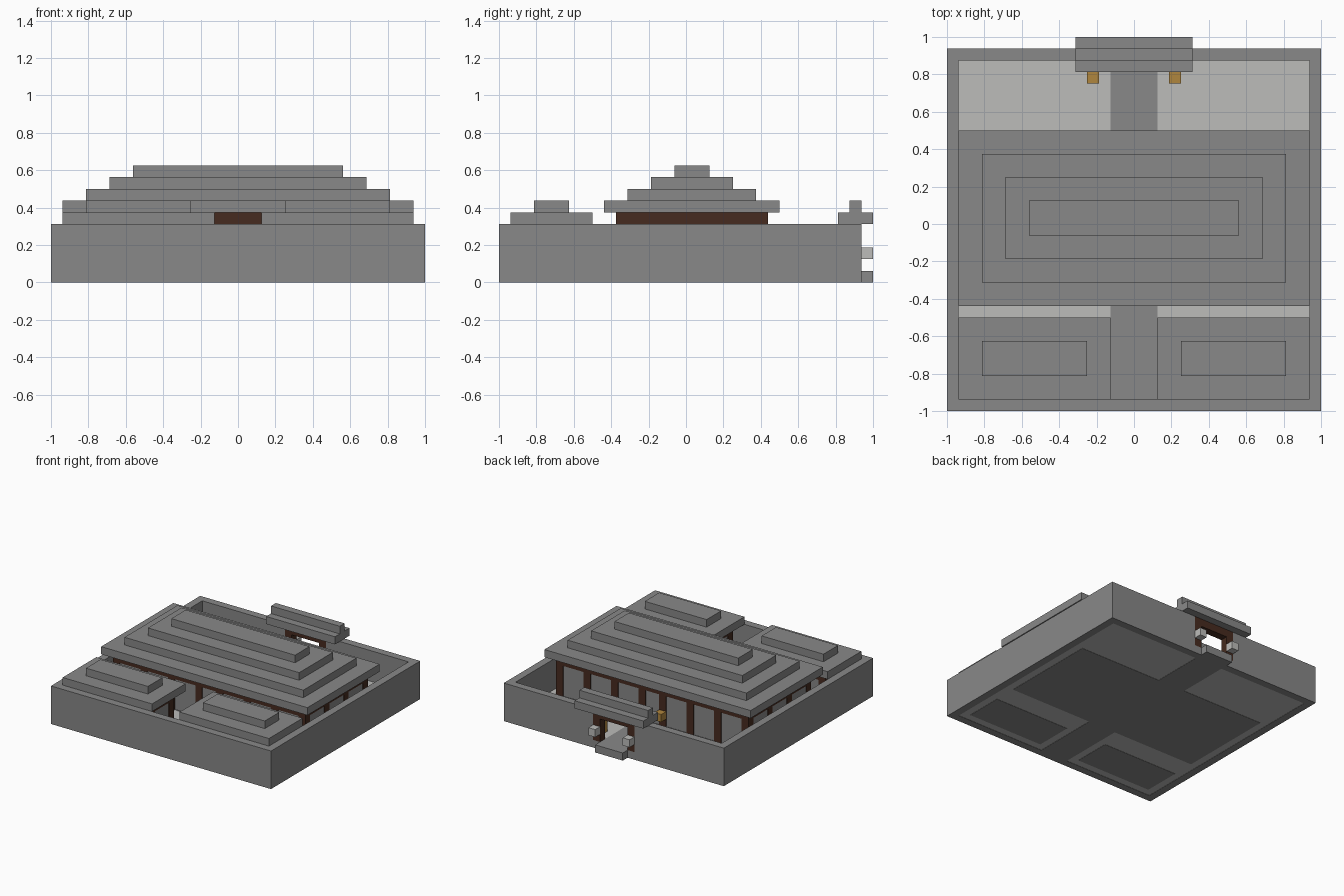
import bpy
import bmesh

if "Cube" in bpy.data.objects:
    bpy.data.objects.remove(bpy.data.objects["Cube"])

U = 1 / 16  # one block


def material(name, rgb):
    m = bpy.data.materials.new(name)
    m.use_nodes = True
    m.diffuse_color = (*rgb, 1)
    m.node_tree.nodes["Principled BSDF"].inputs["Base Color"].default_value = (*rgb, 1)
    return m


STONE = material("grey_stone", (0.246, 0.246, 0.246))
PALE = material("pale_stone", (0.503, 0.503, 0.491))
WOOD = material("dark_wood", (0.061, 0.024, 0.014))
GOLD = material("gold", (0.434, 0.238, 0.048))


def boxes(name, mat, *spans):
    """One object made of boxes, each span (x0, x1, y0, y1, z0, z1) in blocks."""
    bm = bmesh.new()
    for x0, x1, y0, y1, z0, z1 in spans:
        cube = bmesh.ops.create_cube(bm, size=1)
        for v in cube["verts"]:
            v.co.x = (x1 if v.co.x > 0 else x0) * U
            v.co.y = (y1 if v.co.y > 0 else y0) * U
            v.co.z = (z1 if v.co.z > 0 else z0) * U
    mesh = bpy.data.meshes.new(name)
    bm.to_mesh(mesh)
    bm.free()
    mesh.materials.append(mat)
    obj = bpy.data.objects.new(name, mesh)
    bpy.context.collection.objects.link(obj)
    return obj


def pair(span):
    """A span and its mirror image across x = 0."""
    x0, x1, *rest = span
    return [span, (-x1, -x0, *rest)]


def timber_house(name, x0, x1, y0, y1, top, post_xs, post_ys):
    """Stone panels framed by wooden posts on all sides and a top beam."""
    e = 0.08
    boxes(name + "_panels", STONE, (x0 + e, x1 - e, y0 + e, y1 - e, 1, top))
    posts = [(x, x + 1, y, y + 1, 1, top - 1) for x in post_xs for y in post_ys
             if x in (x0, x1 - 1) or y in (y0, y1 - 1)]
    boxes(name + "_posts", WOOD, *posts)
    boxes(name + "_beam", WOOD, (x0, x1, y0, y1, top - 1, top))


# Ground: pale courtyard with grey paths and building footings
e = 0.03
boxes("courtyard_floor", PALE, (-15, 15, -15, 14, e, 1 - e))
boxes("paths", STONE, (-2, 2, -15, -6, 0, 1), (-2, 2, 7, 14, 0, 1))
boxes("footings", STONE, (-14, 14, -6, 7, 0, 1), *pair((3, 14, -14, -9, 0, 1)))

# Outer wall with the gate gap at the back
boxes("outer_wall", STONE, (-16, 16, -16, -15, 0, 5),
      *pair((15, 16, -15, 14, 0, 5)), *pair((3, 16, 14, 15, 0, 5)),
      (-3, 3, 14, 15, 0, 1))

# Gate
boxes("gate_frame", WOOD, *pair((2, 3, 14, 15, 1, 5)), (-2, 2, 14, 15, 4, 5))
boxes("gate_roof", STONE, (-5, 5, 13, 16, 5, 6), (-5, 5, 14, 15, 6, 7))
boxes("gate_step", STONE, (-2, 2, 15, 16, 0, 1))
boxes("gate_outer_lamps", PALE, *pair((2, 3, 15, 16, 2, 3)))
boxes("gate_inner_lamps", GOLD, *pair((3, 4, 12, 13, 1, 3)))

# Main hall with stepped roof
timber_house("hall", -14, 14, -6, 7, 6,
             [-14, -10, -6, -2, 1, 5, 9, 13], range(-6, 7, 4))
boxes("hall_roof", STONE, (-15, 15, -7, 8, 6, 7),
      *[(-15 + 2 * i, 15 - 2 * i, -7 + 2 * i, 8 - 2 * i, 6 + i, 7 + i)
        for i in range(1, 4)])
boxes("hall_lamps", GOLD, *pair((1, 2, 7, 8, 2, 3)))

# Two side houses at the front
timber_house("left_house", 3, 14, -14, -9, 5, [3, 8, 13], [-14, -10])
timber_house("right_house", -14, -3, -14, -9, 5, [-14, -9, -4], [-14, -10])
boxes("house_roofs", STONE, *pair((2, 15, -15, -8, 5, 6)),
      *pair((4, 13, -13, -10, 6, 7)))
